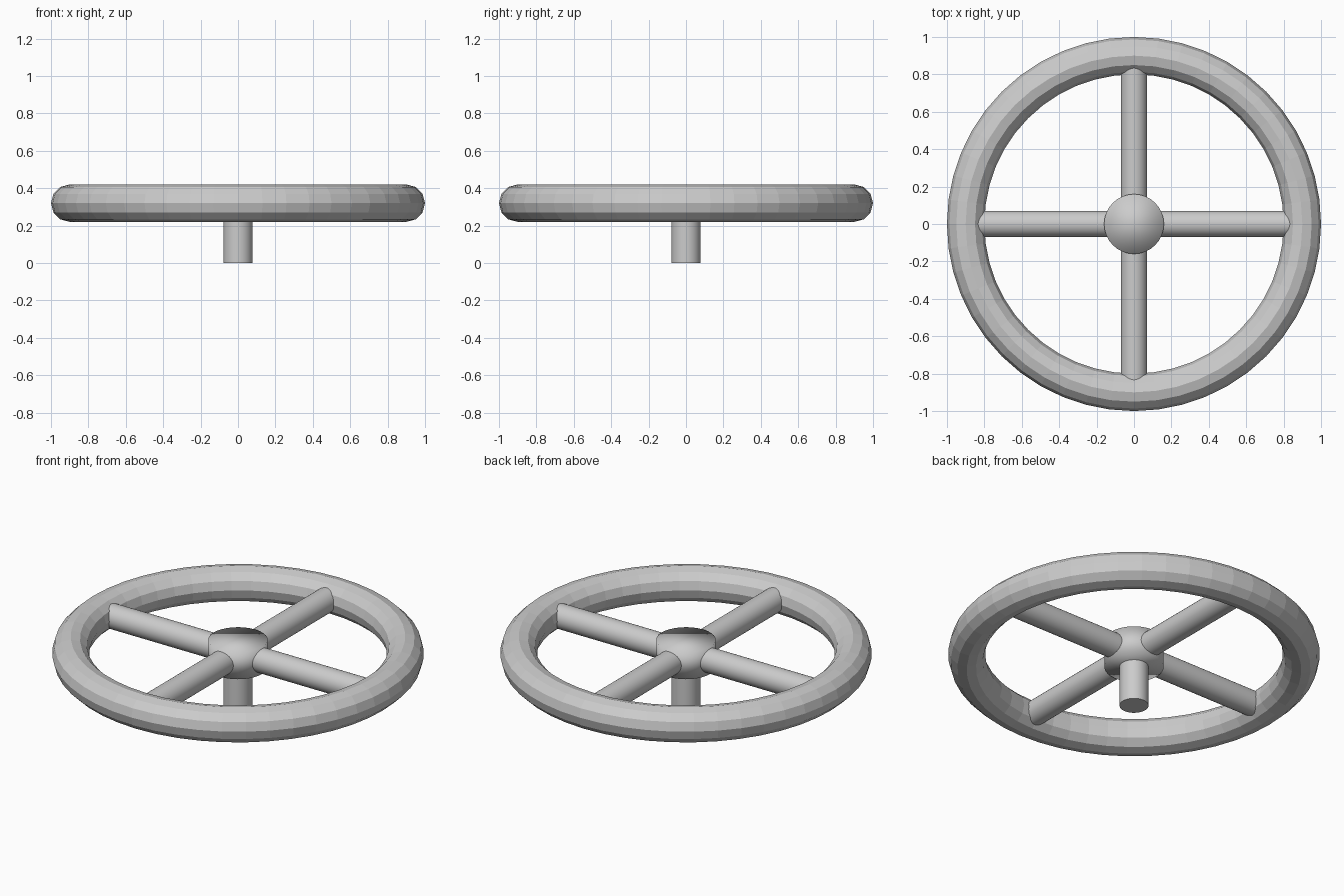
import bpy
from math import pi

if "Cube" in bpy.data.objects:
    bpy.data.objects.remove(bpy.data.objects["Cube"])

CENTRE_Z = 0.32


def rod(name, radius, depth, z, rotation=(0, 0, 0), sides=32, sharp_caps=True):
    bpy.ops.mesh.primitive_cylinder_add(vertices=sides, radius=radius, depth=depth,
                                        location=(0, 0, z), rotation=rotation)
    ob = bpy.context.object
    ob.name = name
    if sharp_caps:
        bpy.ops.object.shade_smooth_by_angle()
    else:
        bpy.ops.object.shade_smooth()
    return ob


# Faceted wheel rim
bpy.ops.mesh.primitive_torus_add(major_radius=0.9, minor_radius=0.1,
                                 major_segments=48, minor_segments=12,
                                 location=(0, 0, CENTRE_Z))
bpy.context.object.name = "rim"
bpy.ops.object.shade_flat()

# Crossed spokes, ends buried in the rim
rod("spoke_x", 0.07, 1.8, CENTRE_Z, (0, pi / 2, 0))
rod("spoke_y", 0.07, 1.8, CENTRE_Z, (pi / 2, 0, 0))

# Softly shaded hub
rod("hub", 0.16, 0.16, CENTRE_Z, sharp_caps=False)

# Stem from the ground up into the hub
rod("stem", 0.078, CENTRE_Z, CENTRE_Z / 2)
